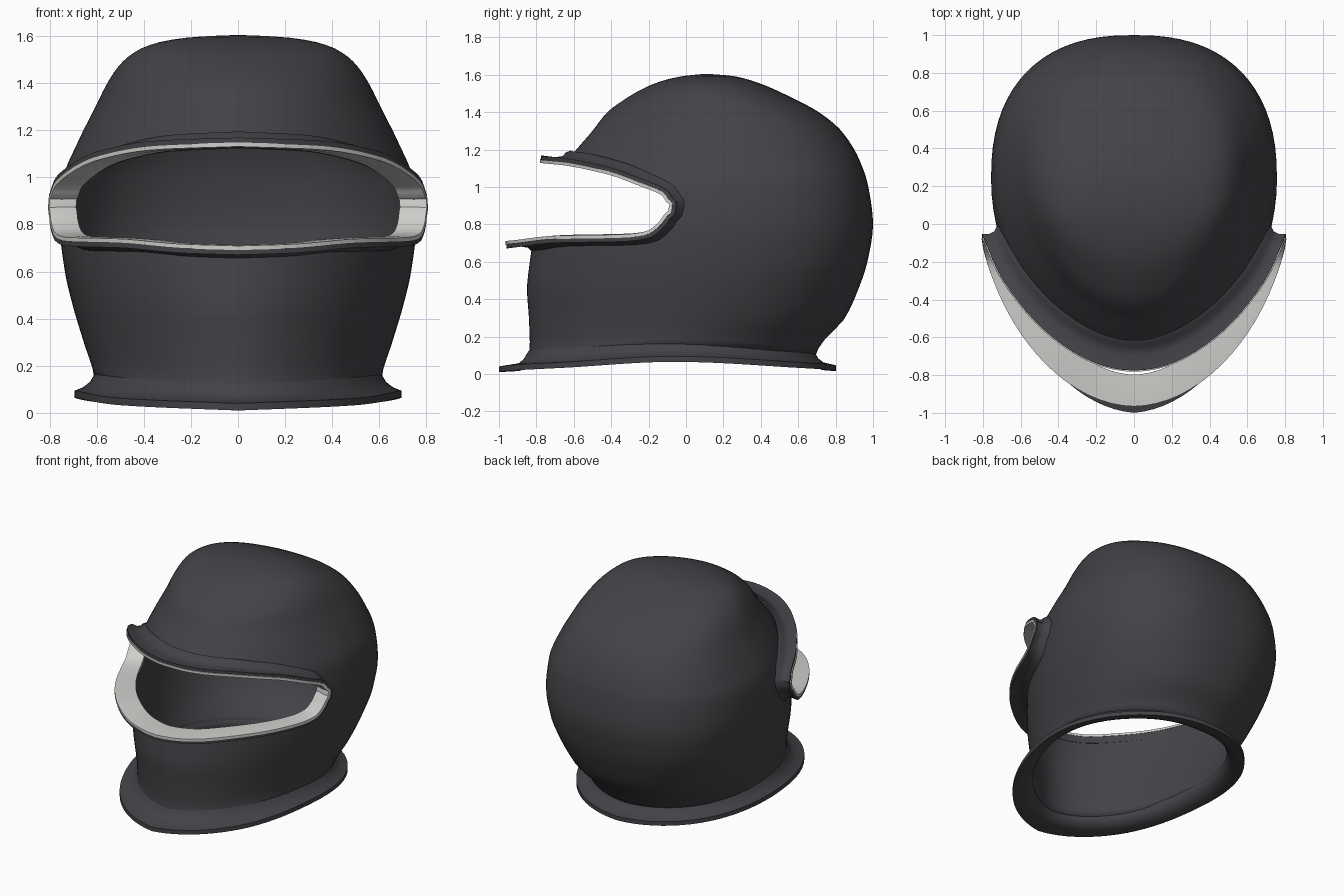
import bpy, math
from mathutils import Vector

if "Cube" in bpy.data.objects:
    bpy.data.objects.remove(bpy.data.objects["Cube"])


def material(name, rgb):
    m = bpy.data.materials.new(name)
    m.diffuse_color = (*rgb, 1)
    m.use_nodes = True
    m.node_tree.nodes["Principled BSDF"].inputs["Base Color"].default_value = m.diffuse_color
    return m


DARK = material("charcoal shell", (0.056, 0.055, 0.063))
LIGHT = material("pale grey trim", (0.62, 0.62, 0.60))


def interp(table, x, k=1):
    """Smooth interpolation of column k of a table keyed by column 0."""
    n = len(table)
    x = min(max(x, table[0][0]), table[-1][0])
    i = 0
    while i < n - 2 and x > table[i + 1][0]:
        i += 1

    def slope(a):
        if a == 0 or a == n - 1:
            a0, a1 = max(a - 1, 0), min(a + 1, n - 1)
            return (table[a1][k] - table[a0][k]) / (table[a1][0] - table[a0][0])
        s0 = (table[a][k] - table[a - 1][k]) / (table[a][0] - table[a - 1][0])
        s1 = (table[a + 1][k] - table[a][k]) / (table[a + 1][0] - table[a][0])
        return 0 if s0 * s1 <= 0 else 2 * s0 * s1 / (s0 + s1)

    h = table[i + 1][0] - table[i][0]
    t = (x - table[i][0]) / h
    p0, p1 = table[i][k], table[i + 1][k]
    return ((2 * t**3 - 3 * t**2 + 1) * p0 + (t**3 - 2 * t**2 + t) * h * slope(i)
            + (3 * t**2 - 2 * t**3) * p1 + (t**3 - t**2) * h * slope(i + 1))


# Head profile: height, front y, back y, half width, y of the widest point
PROFILE = [
    (0.08, -0.85, 0.685, 0.605, -0.06), (0.15, -0.835, 0.715, 0.61, 0.0),
    (0.3, -0.84, 0.85, 0.655, 0.10), (0.45, -0.85, 0.92, 0.70, 0.16),
    (0.6, -0.835, 0.97, 0.735, 0.20), (0.8, -0.80, 1.0, 0.757, 0.23),
    (1.0, -0.715, 0.975, 0.74, 0.24), (1.15, -0.625, 0.925, 0.68, 0.24),
    (1.3, -0.50, 0.83, 0.605, 0.23), (1.4, -0.42, 0.71, 0.555, 0.2),
    (1.48, -0.31, 0.56, 0.50, 0.16), (1.54, -0.2, 0.43, 0.425, 0.12),
    (1.575, -0.1, 0.33, 0.33, 0.11), (1.595, 0.0, 0.24, 0.2, 0.11),
    (1.603, 0.08, 0.14, 0.06, 0.11)]
# Edges of the eye opening and neck by angle from the front
TOP_EDGE = [(0, 1.135), (25, 1.122), (47, 1.075), (62, 1.0), (68, 0.96),
            (71, 0.91), (100, 1.0), (180, 1.0)]
LOW_EDGE = [(0, 0.705), (15, 0.712), (35, 0.735), (58, 0.742), (65, 0.757),
            (68.5, 0.805), (71, 0.87), (100, 0.8), (180, 0.8)]
NECK = [(0, 0.082), (45, 0.105), (85, 0.137), (140, 0.105), (180, 0.087)]
CORNER = 71


def surface(deg, z):
    yf, yb, w, yc = (interp(PROFILE, z, k) for k in (1, 2, 3, 4))
    a = math.radians(deg)
    s, c = math.sin(a), math.cos(a)
    e = 2 / 1.85 if c > 0 else 2 / (2.0 + 0.4 * min(1, z / 0.6))
    x = math.copysign(w * abs(s) ** e, s)
    y = yc - (yc - yf) * c ** e if c > 0 else yc + (yb - yc) * abs(c) ** e
    return Vector((x, y, z))


def outward(deg, z):
    t = surface(deg + 1, z) - surface(deg - 1, z)
    return Vector((t.y, -t.x, 0)).normalized()


def add_object(name, verts, faces, mat, angle=40):
    me = bpy.data.meshes.new(name)
    me.from_pydata([tuple(v) for v in verts], [], faces)
    me.materials.append(mat)
    me.validate()
    ob = bpy.data.objects.new(name, me)
    bpy.context.collection.objects.link(ob)
    bpy.ops.object.select_all(action='DESELECT')
    ob.select_set(True)
    bpy.context.view_layer.objects.active = ob
    bpy.ops.object.mode_set(mode='EDIT')
    bpy.ops.mesh.select_all(action='SELECT')
    if name != "helmet_shell":
        bpy.ops.mesh.normals_make_consistent(inside=False)
    bpy.ops.object.mode_set(mode='OBJECT')
    bpy.ops.object.shade_smooth_by_angle(angle=math.radians(angle))
    return ob


def sweep(name, sections, mat):
    """Closed tube through a closed loop of cross-sections."""
    n, m = len(sections), len(sections[0])
    verts = [p for s in sections for p in s]
    faces = [(i * m + j, i * m + (j + 1) % m,
              (i + 1) % n * m + (j + 1) % m, (i + 1) % n * m + j)
             for i in range(n) for j in range(m)]
    return add_object(name, verts, faces, mat)


half = list(range(0, 60, 4)) + [60, 62, 64, 66, 67, 68, 69, 70, CORNER] \
    + list(range(75, 181, 5))
cols = [-d for d in reversed(half[1:-1])] + half
LOW, GAP, UP = 14, 4, 26


# Shell: grid whose rows follow the opening, with the opening faces left out
def row_z(deg, r):
    d = abs(deg)
    n, lo, hi = interp(NECK, d), interp(LOW_EDGE, d), interp(TOP_EDGE, d)
    if r <= LOW:
        return n + (lo - n) * r / LOW
    if r <= LOW + GAP:
        return lo + (hi - lo) * (r - LOW) / GAP
    return hi + (1.603 - hi) * math.sin((r - LOW - GAP) / UP * math.pi / 2)


rows, nc = LOW + GAP + UP + 1, len(cols)
verts = [surface(d, row_z(d, r)) for r in range(rows) for d in cols]
faces = []
for r in range(rows - 1):
    for c in range(nc):
        c2 = (c + 1) % nc
        in_front = max(abs(cols[c]), abs(cols[c2])) <= CORNER
        if not (LOW <= r < LOW + GAP and in_front):
            faces.append((r * nc + c, r * nc + c2, (r + 1) * nc + c2, (r + 1) * nc + c))
verts.append(Vector((0, 0.11, 1.604)))
faces += [((rows - 1) * nc + c, (rows - 1) * nc + (c + 1) % nc, len(verts) - 1)
          for c in range(nc)]
shell = add_object("helmet_shell", verts, faces, DARK, 60)
solid = shell.modifiers.new("thickness", 'SOLIDIFY')
solid.thickness = 0.02
solid.offset = -1

# Eye opening loop: along the top, down the corner, back along the bottom
front = [d for d in cols if abs(d) <= CORNER]
loop = [(d, interp(TOP_EDGE, abs(d))) for d in front]
loop += [(CORNER, 0.89)]
loop += [(d, interp(LOW_EDGE, abs(d))) for d in reversed(front)]
loop += [(-CORNER, 0.89)]
pts = [surface(d, z) for d, z in loop]
flange, trim = [], []
for i, (d, z) in enumerate(loop):
    p, n = pts[i], outward(d, z)
    tangent = pts[(i + 1) % len(pts)] - pts[i - 1]
    t = n.cross(tangent).normalized()
    if t.dot(p - surface(d * 0.8, 0.89)) < 0:
        t = -t
    L = 0.085 + 0.055 * math.cos(math.radians(d)) ** 2

    def section(profile):
        return [p + n * a + t * b for a, b in profile]
    flange.append(section([(-0.02, 0.06), (0.006, 0.05), (0.025, 0.03), (0.06, 0.024),
                           (L, 0.034), (L, 0.008), (-0.02, 0.004)]))
    trim.append(section([(-0.022, 0.01), (L + 0.006, 0.014), (L + 0.006, -0.004),
                         (L * 0.5, -0.008), (-0.022, -0.006)]))
sweep("visor_flange", flange, DARK)
sweep("visor_trim", trim, LIGHT)

# Flared neck rim
FLARE = [(0, 0.15), (90, 0.085), (180, 0.115)]
rim = []
for d in cols:
    z, L = interp(NECK, abs(d)), interp(FLARE, abs(d))
    p, n = surface(d, z), outward(d, z)
    rim.append([p + n * a + Vector((0, 0, b)) for a, b in (
        (-0.008, 0.04), (0.004, 0.022), (0.02, -0.005), (0.05, -0.028), (L, -0.042),
        (L, -0.072), (0.04, -0.066), (0.0, -0.045), (-0.02, -0.01), (-0.022, 0.02))])
sweep("neck_rim", rim, DARK)
